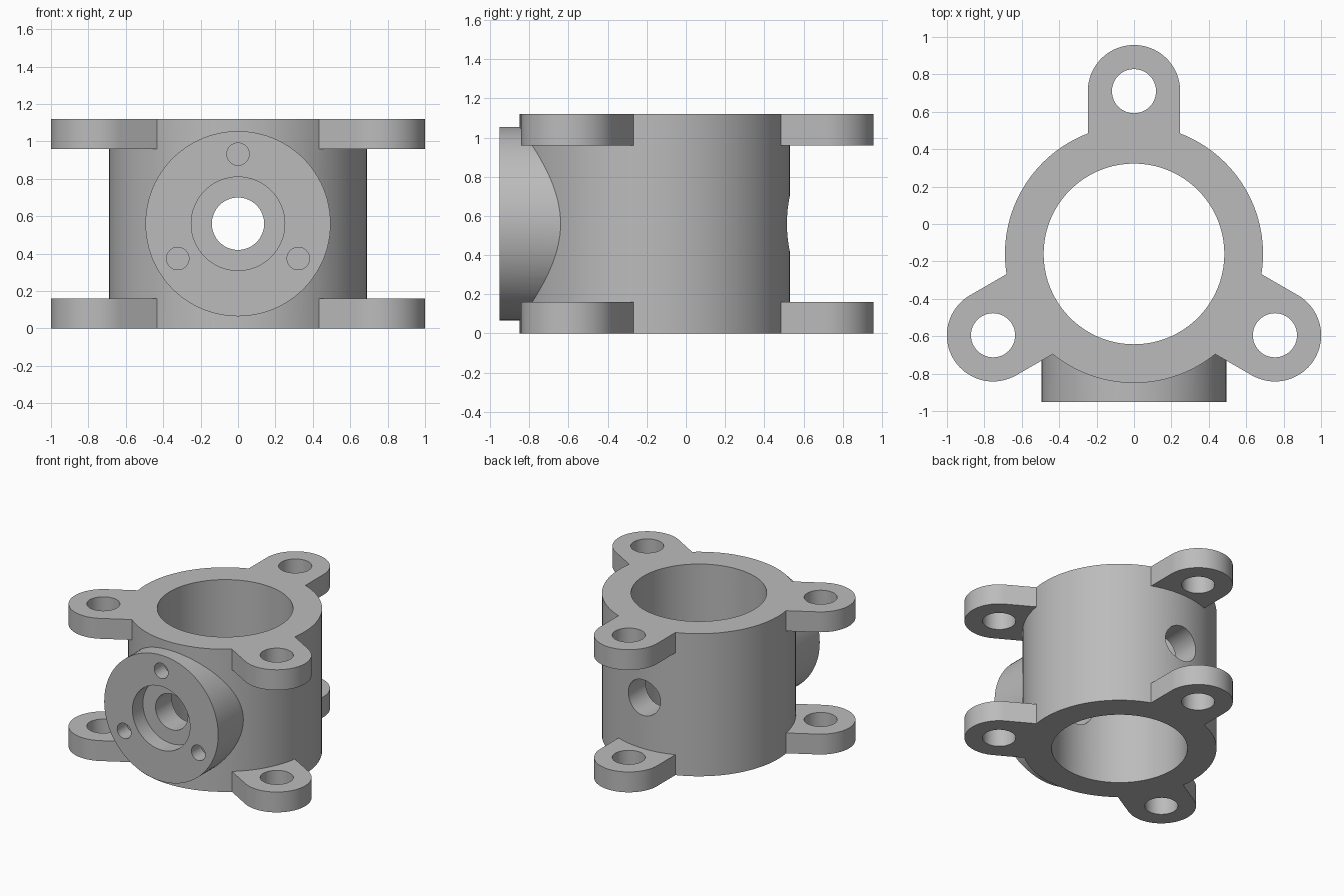
import bpy, bmesh, math
from mathutils import Matrix, Vector

if "Cube" in bpy.data.objects:
    bpy.data.objects.remove(bpy.data.objects["Cube"], do_unlink=True)

HEIGHT, LUG_T = 1.12, 0.16
AXIS_Y, MID_Z = -0.16, HEIGHT / 2
OUTER_R, BORE_R = 0.69, 0.483
LUG_DIST, LUG_R, LUG_HOLE_R = 0.87, 0.247, 0.118
BOSS_FRONT = -0.953

grey = bpy.data.materials.new("grey metal")
grey.use_nodes = True
colour = (0.5, 0.5, 0.5, 1)
grey.diffuse_color = colour
grey.node_tree.nodes["Principled BSDF"].inputs["Base Color"].default_value = colour


def prism(name, outline, depth, matrix):
    """Extrude a 2D outline along local z, then place it."""
    bm = bmesh.new()
    face = bm.faces.new([bm.verts.new((x, y, 0)) for x, y in outline])
    top = bmesh.ops.extrude_face_region(bm, geom=[face])["geom"]
    bmesh.ops.translate(bm, vec=(0, 0, depth),
                        verts=[v for v in top if isinstance(v, bmesh.types.BMVert)])
    bmesh.ops.recalc_face_normals(bm, faces=bm.faces)
    bm.transform(matrix)
    mesh = bpy.data.meshes.new(name)
    bm.to_mesh(mesh)
    bm.free()
    mesh.materials.append(grey)
    obj = bpy.data.objects.new(name, mesh)
    bpy.context.collection.objects.link(obj)
    return obj


def arc(radius, start=0, sweep=360, steps=96):
    count = steps if sweep == 360 else steps + 1
    angles = [math.radians(start + sweep * i / steps) for i in range(count)]
    return [(radius * math.cos(a), radius * math.sin(a)) for a in angles]


def upright(name, radius, x, y, z, depth, steps=96):
    return prism(name, arc(radius, steps=steps), depth, Matrix.Translation((x, y, z)))


def along_y(name, radius, x, z, y, depth, steps=96):
    turn = Matrix.Rotation(-math.pi / 2, 4, 'X')
    return prism(name, arc(radius, steps=steps), depth, Matrix.Translation((x, y, z)) @ turn)


def combine(target, tool, operation):
    mod = target.modifiers.new(tool.name, 'BOOLEAN')
    mod.operation, mod.object, mod.solver = operation, tool, 'EXACT'
    bpy.ops.object.select_all(action='DESELECT')
    bpy.context.view_layer.objects.active = target
    target.select_set(True)
    bpy.ops.object.modifier_apply(modifier=mod.name)
    bpy.data.objects.remove(tool, do_unlink=True)


# Main barrel with the round front boss
housing = upright("bearing_housing", OUTER_R, 0, AXIS_Y, 0, HEIGHT, 128)
combine(housing, along_y("front_boss", 0.495, 0, MID_Z, BOSS_FRONT, 0.6), 'UNION')

# Three mounting lugs at the top and bottom, each with a bolt hole
lug_outline = arc(LUG_R, -90, 180, 40) + [(-0.32, LUG_R), (-0.32, -LUG_R)]
for angle in (90, 210, 330):
    a = math.radians(angle)
    x, y = LUG_DIST * math.cos(a), AXIS_Y + LUG_DIST * math.sin(a)
    place = Matrix.Rotation(a, 4, 'Z')
    for z in (0, HEIGHT - LUG_T):
        lug = prism("mounting_lug", lug_outline, LUG_T, Matrix.Translation((x, y, z)) @ place)
        combine(housing, lug, 'UNION')
    combine(housing, upright("bolt_hole", LUG_HOLE_R, x, y, -0.1, HEIGHT + 0.2, 48), 'DIFFERENCE')

# Main bore, counterbore and cross hole through both walls
combine(housing, upright("main_bore", BORE_R, 0, AXIS_Y, -0.1, HEIGHT + 0.2, 128), 'DIFFERENCE')
combine(housing, along_y("counterbore", 0.25, 0, MID_Z, BOSS_FRONT - 0.1, 0.23, 64), 'DIFFERENCE')
combine(housing, along_y("cross_hole", 0.14, 0, MID_Z, -1.1, 2.2, 64), 'DIFFERENCE')

# Three blind screw holes in the boss face
for angle in (90, 210, 330):
    a = math.radians(angle)
    hole = along_y("screw_hole", 0.06, 0.372 * math.cos(a), MID_Z + 0.372 * math.sin(a),
                   BOSS_FRONT - 0.1, 0.22, 32)
    combine(housing, hole, 'DIFFERENCE')

bpy.ops.object.select_all(action='DESELECT')
housing.select_set(True)
bpy.context.view_layer.objects.active = housing
bpy.ops.object.shade_smooth_by_angle(angle=math.radians(30))
